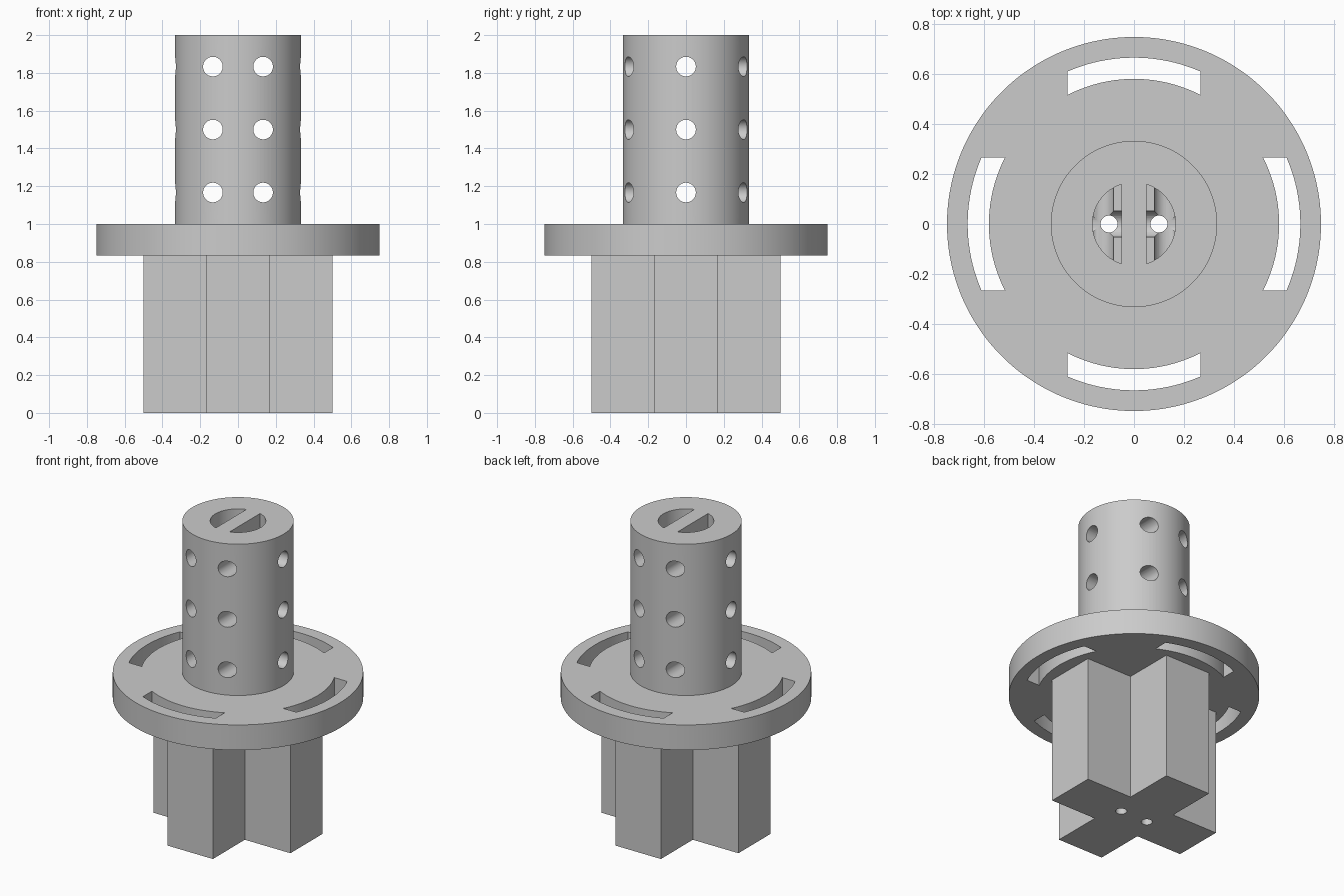
import bpy
import bmesh
from math import sin, cos, pi, asin, acos, radians
from mathutils import Matrix

cube = bpy.data.objects.get("Cube")
if cube:
    bpy.data.objects.remove(cube, do_unlink=True)

grey = bpy.data.materials.new("plain grey")
grey.use_nodes = True
colour = (0.6, 0.6, 0.6, 1)
grey.diffuse_color = colour
grey.node_tree.nodes["Principled BSDF"].inputs["Base Color"].default_value = colour

U = 1 / 6  # design unit


def arc(radius, start, end, steps):
    return [(radius * cos(start + (end - start) * i / steps),
             radius * sin(start + (end - start) * i / steps)) for i in range(steps + 1)]


def circle(radius, steps):
    half = pi / steps
    return arc(radius, half, 2 * pi + half, steps)[:-1]


def prism(name, outline, bottom, top, matrix=Matrix()):
    """Extrude a counter-clockwise outline from bottom to top."""
    bm = bmesh.new()
    face = bm.faces.new([bm.verts.new((x, y, bottom)) for x, y in outline])
    ext = bmesh.ops.extrude_face_region(bm, geom=[face])
    verts = [v for v in ext["geom"] if isinstance(v, bmesh.types.BMVert)]
    bmesh.ops.translate(bm, verts=verts, vec=(0, 0, top - bottom))
    bmesh.ops.recalc_face_normals(bm, faces=bm.faces)
    bm.transform(matrix)
    mesh = bpy.data.meshes.new(name)
    bm.to_mesh(mesh)
    bm.free()
    mesh.materials.append(grey)
    obj = bpy.data.objects.new(name, mesh)
    bpy.context.collection.objects.link(obj)
    return obj


def cut(cutter, *targets):
    """Subtract the cutter from every target, then discard it."""
    for target in targets:
        mod = target.modifiers.new("cut", 'BOOLEAN')
        mod.operation = 'DIFFERENCE'
        mod.solver = 'EXACT'
        mod.object = cutter
        bpy.context.view_layer.objects.active = target
        bpy.ops.object.modifier_apply(modifier=mod.name)
    bpy.data.objects.remove(cutter, do_unlink=True)


# Main solids: cross-shaped foot, round flange, upright tube
corner = [(3 * U, -U), (3 * U, U), (U, U)]
cross = []
for turn in range(4):
    for x, y in corner:
        for _ in range(turn):
            x, y = -y, x
        cross.append((x, y))
foot = prism("cross_foot", cross, 0, 5 * U)
flange = prism("flange", circle(0.75, 128), 5 * U, 1)
tube = prism("tube", circle(2 * U, 96), 1, 2)

# Four curved slots with parallel ends in the flange
inner, outer, half_width = 0.582, 0.667, 0.266
a, b = asin(half_width / inner), asin(half_width / outer)
slot = arc(outer, -b, b, 20) + arc(inner, a, -a, 20)
for turn in range(4):
    cut(prism("slot_cutter", slot, 0.7, 1.2, Matrix.Rotation(turn * pi / 2, 4, 'Z')), flange)

# Bore split by a central web, with a drain hole in each half
web = acos(0.05 / U)
for side in (0, pi):
    spin = Matrix.Rotation(side, 4, 'Z')
    cut(prism("bore_cutter", arc(U, -web, web, 32), 7 * U, 2.1, spin), tube)
    shift = spin @ Matrix.Translation((0.1, 0, 0))
    cut(prism("drain_cutter", circle(0.034, 24), -0.1, 1.3, shift), tube, flange, foot)

# Three rows of cross-drilled holes
hole = circle(0.052, 32)
for z in (7 * U, 9 * U, 11 * U):
    for x in (-0.133, 0.133):
        place = Matrix.Translation((x, 0, z)) @ Matrix.Rotation(pi / 2, 4, 'X')
        cut(prism("hole_cutter", hole, -0.5, 0.5, place), tube)
    place = Matrix.Translation((0, 0, z)) @ Matrix.Rotation(pi / 2, 4, 'Y')
    cut(prism("hole_cutter", hole, -0.5, 0.5, place), tube)

# Smooth curved walls, sharp rims
bpy.ops.object.select_all(action='DESELECT')
for obj in (foot, flange, tube):
    obj.select_set(True)
bpy.context.view_layer.objects.active = tube
bpy.ops.object.shade_smooth_by_angle(angle=radians(30))
